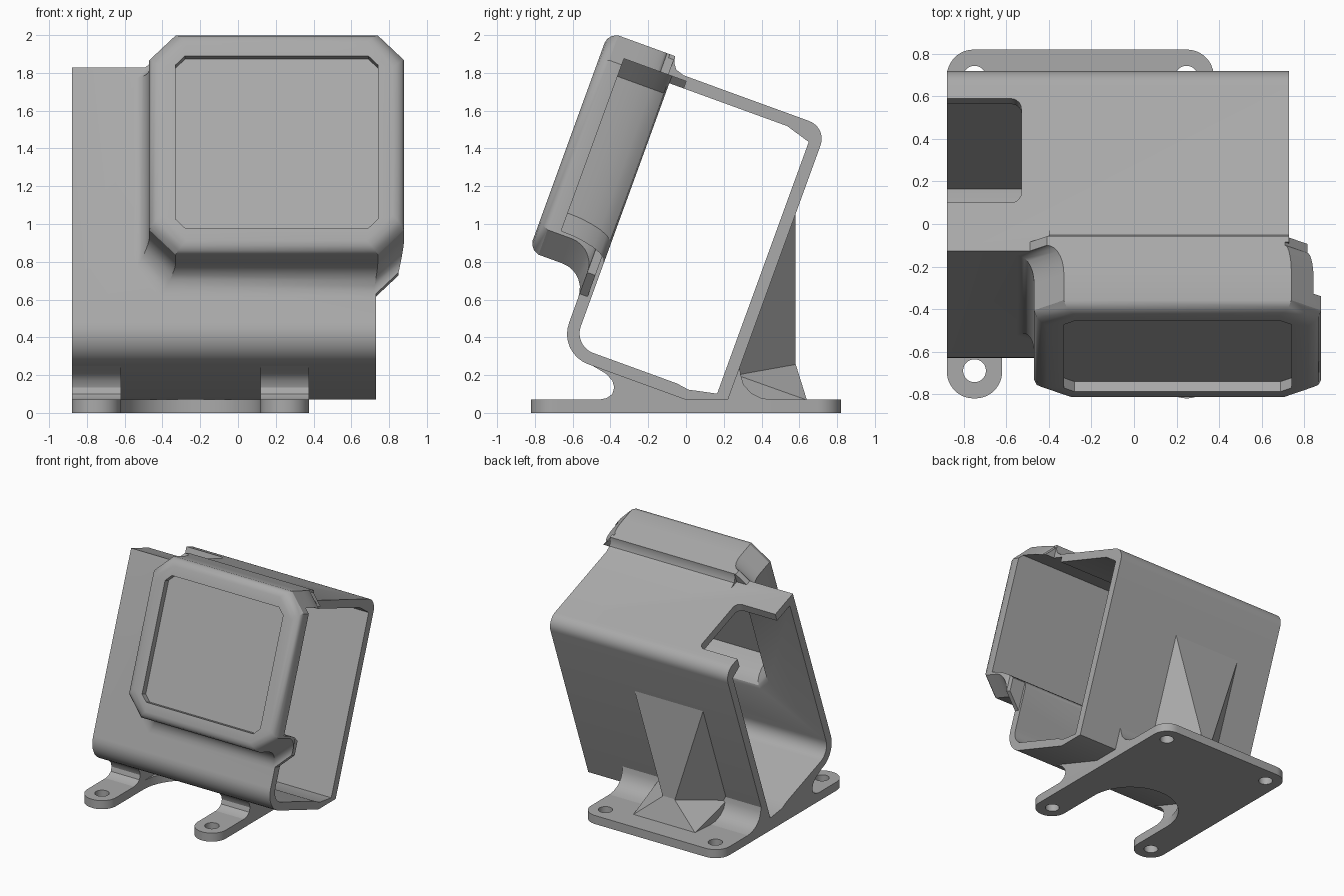
import bpy, bmesh, math
from mathutils import Vector

if "Cube" in bpy.data.objects:
    bpy.data.objects.remove(bpy.data.objects["Cube"])

S, C = math.sin(math.radians(20)), math.cos(math.radians(20))
grey = bpy.data.materials.new("plastic grey")
grey.diffuse_color = (0.40, 0.40, 0.40, 1)
grey.use_nodes = True
grey.node_tree.nodes["Principled BSDF"].inputs["Base Color"].default_value = grey.diffuse_color


def tilt(x, n, v):
    """Tilted frame: n points out of the screen, v runs up the screen."""
    return (x, -n * C + v * S, n * S + v * C)


def rounded(pts, seg=8):
    """Polygon from (a, b, radius) corners, each rounded by an arc."""
    out = []
    for i, (a, b, r) in enumerate(pts):
        p = Vector((a, b))
        if r == 0:
            out.append((a, b))
            continue
        d0 = (Vector(pts[i - 1][:2]) - p).normalized()
        d1 = (Vector(pts[(i + 1) % len(pts)][:2]) - p).normalized()
        half = d0.angle(d1) / 2
        cen = p + (d0 + d1).normalized() * (r / math.sin(half))
        s = p + d0 * (r / math.tan(half)) - cen
        e = p + d1 * (r / math.tan(half)) - cen
        sweep = math.pi - 2 * half
        for k in range(seg + 1):
            t = k / seg
            q = (s * math.sin((1 - t) * sweep) + e * math.sin(t * sweep)) / math.sin(sweep)
            out.append(tuple(cen + q))
    return out


def finish(name, bm):
    bmesh.ops.recalc_face_normals(bm, faces=bm.faces)
    me = bpy.data.meshes.new(name)
    bm.to_mesh(me)
    bm.free()
    ob = bpy.data.objects.new(name, me)
    bpy.context.collection.objects.link(ob)
    me.materials.append(grey)
    return ob


def loft(name, rings):
    bm = bmesh.new()
    vs = [[bm.verts.new(p) for p in r] for r in rings]
    k = len(vs[0])
    for a, b in zip(vs, vs[1:]):
        for i in range(k):
            bm.faces.new((a[i], a[(i + 1) % k], b[(i + 1) % k], b[i]))
    bm.faces.new(vs[0])
    bm.faces.new(vs[-1])
    return finish(name, bm)


def tilted_prism(name, nv, x0, x1):
    return loft(name, [[tilt(x, n, v) for n, v in nv] for x in (x0, x1)])


def prism(name, yz, x0, x1):
    return loft(name, [[(x, y, z) for y, z in yz] for x in (x0, x1)])


def hull(name, pts):
    bm = bmesh.new()
    for p in pts:
        bm.verts.new(p)
    bmesh.ops.convex_hull(bm, input=bm.verts)
    return finish(name, bm)


def octagon(n, x0, x1, v0, v1, c):
    p = [(x0 + c, v0), (x1 - c, v0), (x1, v0 + c), (x1, v1 - c),
         (x1 - c, v1), (x0 + c, v1), (x0, v1 - c), (x0, v0 + c)]
    return [tilt(x, n, v) for x, v in p]


def combine(ob, other, op):
    m = ob.modifiers.new(op, 'BOOLEAN')
    m.operation, m.object, m.solver = op, other, 'EXACT'
    bpy.context.view_layer.objects.active = ob
    bpy.ops.object.modifier_apply(modifier=m.name)
    bpy.data.objects.remove(other)


# Tilted sleeve, open at both ends
body = tilted_prism("housing", rounded([
    (.745, .065, .17), (.745, 1.675, 0), (-.185, 1.675, .1),
    (-.185, .142, 0), (.026, .065, 0)]), -.88, .73)

# Screen bezel with rounded front edge, flaring into the sleeve
rings = [octagon(n, -.47 + i, .88 - i, .52 + i, 1.755 - i, .14)
         for n, i in ((1.075, .06), (1.068, .035), (1.05, .013), (1.02, 0))]
for k in range(8):
    a = k / 7 * math.pi / 2
    f = 1 - math.cos(a)
    rings.append(octagon(.885 - .14 * math.sin(a), -.47 - .08 * f, .88 - .03 * f,
                         .52 - .14 * f, 1.755, .14))
rings.append(octagon(.70, -.55, .85, .38, 1.755, .14))
combine(body, loft("bezel", rings), 'UNION')

# Small fillet from bezel top down to the sleeve top
lip = [(.73, 1.755), (.70, 1.755), (.692, 1.72), (.67, 1.69), (.62, 1.674), (.62, 1.65), (.73, 1.65)]
combine(body, tilted_prism("top_fillet", lip, -.40, .73), 'UNION')

# Sleeve cavity
combine(body, tilted_prism("cavity", rounded([
    (.68, .13, .11), (.68, 1.61, 0), (.016, 1.61, 0), (-.12, 1.57, 0),
    (-.12, .152, 0), (.03, .12, 0), (.1, .13, 0)]), -1.2, 1.2), 'DIFFERENCE')

# Pocket behind the screen, open on the right side
pocket = []
for k in range(7):
    a = k / 6 * math.pi / 2
    f = 1 - math.cos(a)
    pocket.append(octagon(.95 - .27 * math.sin(a), -.40 - .07 * f, 1.4, .68 - .08 * f, 1.65, .1))
pocket.append(octagon(.60, -.47, 1.4, .60, 1.65, .1))
combine(body, loft("pocket", pocket), 'DIFFERENCE')

# Screen recess
combine(body, loft("recess", [octagon(n, -.33, .74, .65, 1.62, .05) for n in (1.025, 1.2)]),
        'DIFFERENCE')

# Notch in the top wall at the left end
notch = rounded([(-1.1, -.018, 0), (-.53, -.018, .05), (-.53, .503, .05), (-1.1, .503, 0)], 5)
combine(body, loft("notch", [[tilt(x, n, v) for x, n in notch] for v in (1.5, 1.85)]),
        'DIFFERENCE')

# Base plate with two front arms and four screw holes
outline = rounded([(-.88, .82, .126), (-.88, -.82, .126), (-.62, -.82, .126), (-.62, .03, .369),
                   (.12, .03, .369), (.12, -.82, .126), (.375, -.82, .126), (.375, .82, .126)], 12)
plate = loft("base_plate", [[(x, y, z) for x, y in outline] for z in (0, .07)])
for hx in (-.75, .247):
    for hy in (-.69, .69):
        circle = [(hx + .054 * math.cos(k * math.pi / 12), hy + .054 * math.sin(k * math.pi / 12))
                  for k in range(24)]
        combine(plate, loft("hole", [[(x, y, z) for x, y in circle] for z in (-.1, .2)]),
                'DIFFERENCE')

# Webs joining the arms to the sleeve underside
web = [(-.54, .275), (-.47, .235), (-.42, .205), (-.39, .17), (-.38, .135), (-.39, .10),
       (-.42, .078), (-.47, .068), (.05, .068), (.05, .08), (-.03, .10), (-.50, .275)]
for side, x0, x1 in (("left", -.88, -.62), ("right", .12, .375)):
    prism(side + "_arm_web", web, x0, x1)

# Fillet along the back of the sleeve
back = [(.20, .068), (.47, .068), (.40, .078), (.345, .105), (.305, .15), (.29, .20), (.285, .235),
        (.26, .20)]
prism("back_fillet", back, -.88, .375)

# Back gusset: wide at the top, pinched at the neck, wide at the foot
mid = -.25
hull("back_gusset", [(mid + s * w, y, z) for s in (-1, 1) for w, y, z in
                     ((.31, .579, 1.05), (.31, .56, 1.04), (.05, .58, .24),
                      (.31, .25, .15), (.31, .23, .15))])
hull("gusset_foot", [(mid + s * w, y, z) for s in (-1, 1) for w, y, z in
                     ((.05, .58, .26), (.28, .64, .068), (.31, .24, .068), (.31, .27, .20))])

# Smooth shading with sharp edges kept
for ob in list(bpy.context.scene.objects):
    bpy.ops.object.select_all(action='DESELECT')
    ob.select_set(True)
    bpy.context.view_layer.objects.active = ob
    bpy.ops.object.shade_smooth_by_angle(angle=math.radians(30))
